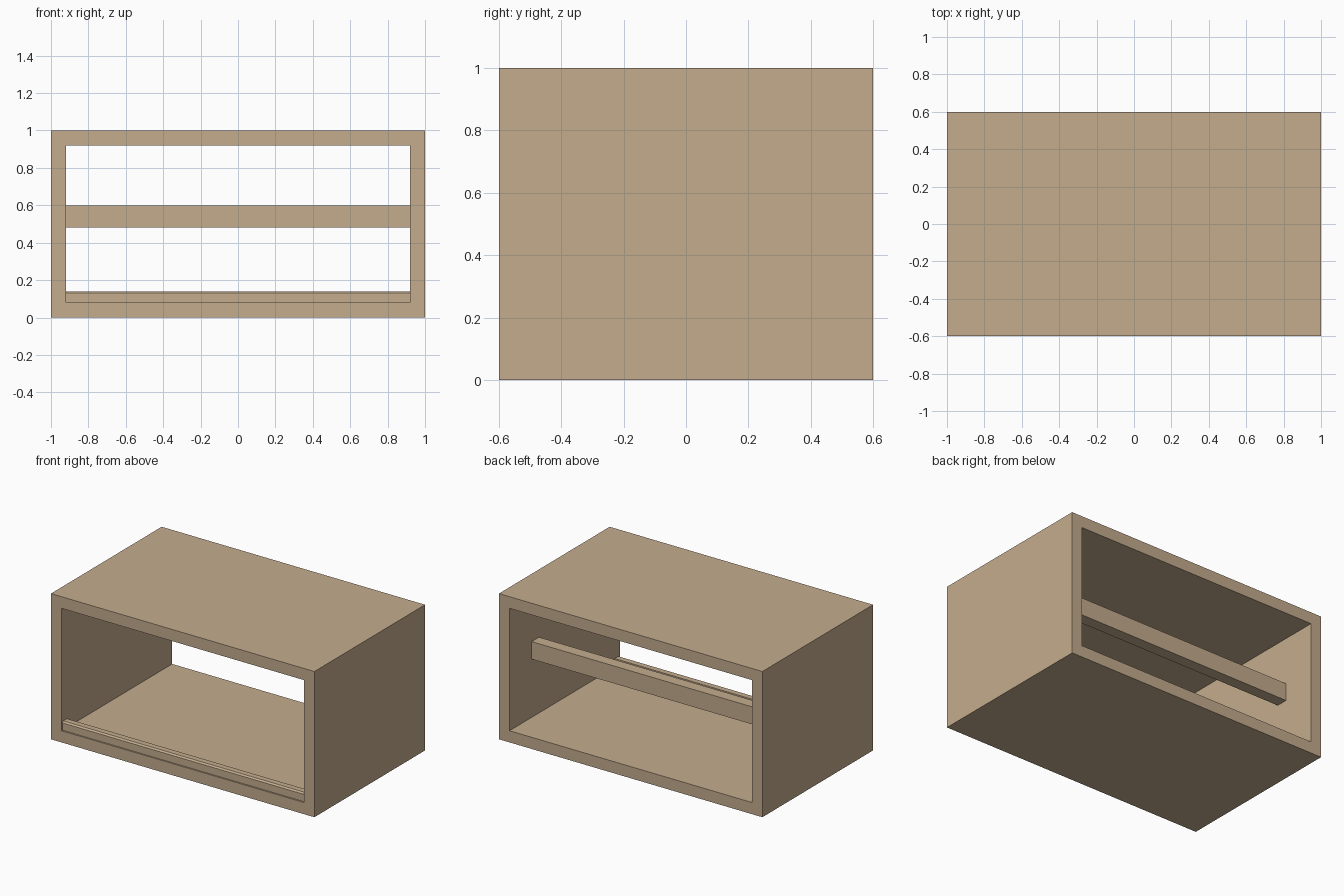
import bpy, bmesh

if "Cube" in bpy.data.objects:
    bpy.data.objects.remove(bpy.data.objects["Cube"])

wood = bpy.data.materials.new("light_wood")
wood.diffuse_color = (0.55, 0.415, 0.27, 1)
wood.use_nodes = True
wood.node_tree.nodes["Principled BSDF"].inputs["Base Color"].default_value = wood.diffuse_color


def finish(name, bm):
    bmesh.ops.recalc_face_normals(bm, faces=bm.faces)
    me = bpy.data.meshes.new(name)
    bm.to_mesh(me)
    bm.free()
    me.materials.append(wood)
    ob = bpy.data.objects.new(name, me)
    bpy.context.collection.objects.link(ob)
    return ob


def bar(name, profile, half_x):
    """Extrude a (y, z) profile along x."""
    bm = bmesh.new()
    ends = [[bm.verts.new((x, y, z)) for y, z in profile] for x in (-half_x, half_x)]
    n = len(profile)
    for ring in ends:
        bm.faces.new(ring)
    for i in range(n):
        j = (i + 1) % n
        bm.faces.new((ends[0][i], ends[0][j], ends[1][j], ends[1][i]))
    return finish(name, bm)


def rect(a0, a1, b0, b1):
    return [(a0, b0), (a1, b0), (a1, b1), (a0, b1)]


# open-ended outer case, walls 0.08 thick
T = 0.08
bm = bmesh.new()
outer, inner = rect(-1, 1, 0, 1), rect(-1 + T, 1 - T, T, 1 - T)
rings = [[bm.verts.new((x, y, z)) for x, z in r] for y in (-0.6, 0.6) for r in (outer, inner)]
fo, fi, bo, bi = rings
for a, b in ((fo, fi), (bo, bi), (fo, bo), (fi, bi)):
    for i in range(4):
        j = (i + 1) % 4
        bm.faces.new((a[i], a[j], b[j], b[i]))
finish("case", bm)

# cross rail towards the back
bar("back_rail", rect(0.28, 0.36, 0.48, 0.60), 1 - T)

# low front lip with a small chamfer on its top front edge
bar("front_lip", [(-0.59, T), (-0.54, T), (-0.54, 0.14), (-0.58, 0.14), (-0.59, 0.13)], 1 - T)
